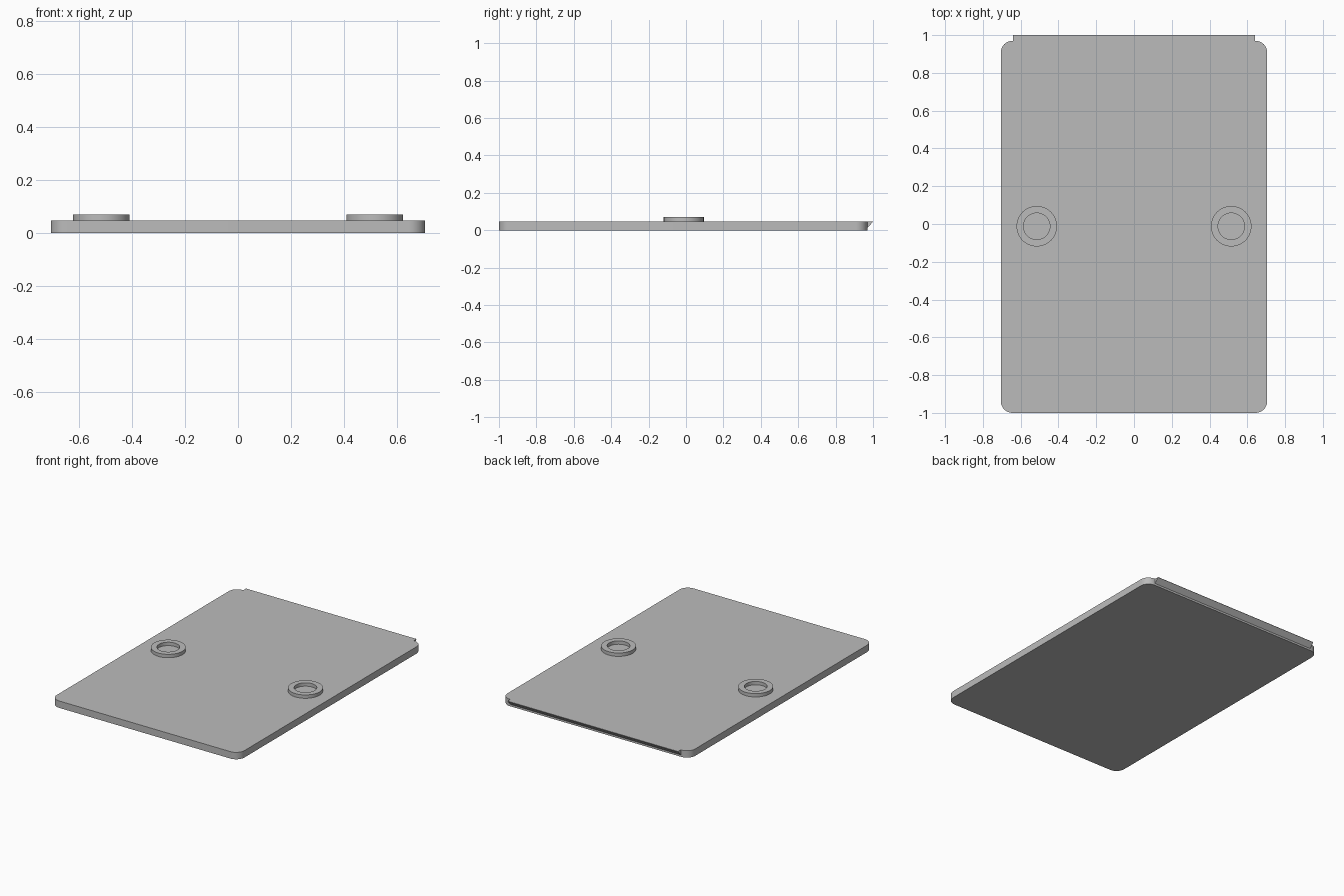
import bpy, bmesh, math

cube = bpy.data.objects.get("Cube")
if cube:
    bpy.data.objects.remove(cube, do_unlink=True)

grey = bpy.data.materials.new("plain_grey")
grey.use_nodes = True
colour = (0.5, 0.5, 0.5, 1)
grey.diffuse_color = colour
grey.node_tree.nodes["Principled BSDF"].inputs["Base Color"].default_value = colour

HALF_W, FRONT, BACK, TOP, RADIUS = 0.705, -1.0, 0.97, 0.047, 0.062


def add_object(name, bm):
    bmesh.ops.recalc_face_normals(bm, faces=bm.faces)
    mesh = bpy.data.meshes.new(name)
    bm.to_mesh(mesh)
    bm.free()
    mesh.materials.append(grey)
    obj = bpy.data.objects.new(name, mesh)
    bpy.context.collection.objects.link(obj)
    bpy.ops.object.select_all(action="DESELECT")
    obj.select_set(True)
    bpy.context.view_layer.objects.active = obj
    bpy.ops.object.shade_smooth_by_angle(angle=math.radians(30))
    return obj


def extrude_profile(name, points, offset):
    bm = bmesh.new()
    face = bm.faces.new([bm.verts.new(p) for p in points])
    result = bmesh.ops.extrude_face_region(bm, geom=[face], use_keep_orig=True)
    moved = [v for v in result["geom"] if isinstance(v, bmesh.types.BMVert)]
    bmesh.ops.translate(bm, verts=moved, vec=offset)
    return add_object(name, bm)


# Rounded plate
outline = []
corners = [(1, BACK - RADIUS), (-1, BACK - RADIUS), (-1, FRONT + RADIUS), (1, FRONT + RADIUS)]
for quarter, (side, cy) in enumerate(corners):
    for step in range(13):
        a = math.pi / 2 * (quarter + step / 12)
        outline.append((side * (HALF_W - RADIUS) + RADIUS * math.cos(a),
                        cy + RADIUS * math.sin(a), 0))
extrude_profile("plate", outline, (0, 0, TOP))

# Bevelled lip along the back edge
lip = [(BACK - 0.005, 0.008), (1.0, TOP - 0.002), (1.0, TOP), (BACK - 0.005, TOP)]
extrude_profile("back_lip", [(-0.64, y, z) for y, z in lip], (1.28, 0, 0))


# Raised rings, open in the middle down to the plate
def ring(name, x, segments=48):
    bm = bmesh.new()
    section = [(0.07, TOP - 0.002), (0.107, TOP - 0.002), (0.107, 0.07), (0.07, 0.07)]
    verts = [bm.verts.new((r, 0, z)) for r, z in section]
    edges = [bm.edges.new((verts[i], verts[(i + 1) % 4])) for i in range(4)]
    bmesh.ops.spin(bm, geom=verts + edges, cent=(0, 0, 0), axis=(0, 0, 1),
                   angle=2 * math.pi, steps=segments, use_merge=True)
    bmesh.ops.remove_doubles(bm, verts=bm.verts, dist=0.0001)
    obj = add_object(name, bm)
    obj.location = (x, -0.012, 0)


for name, side in (("left_ring", 1), ("right_ring", -1)):
    ring(name, side * 0.515)
